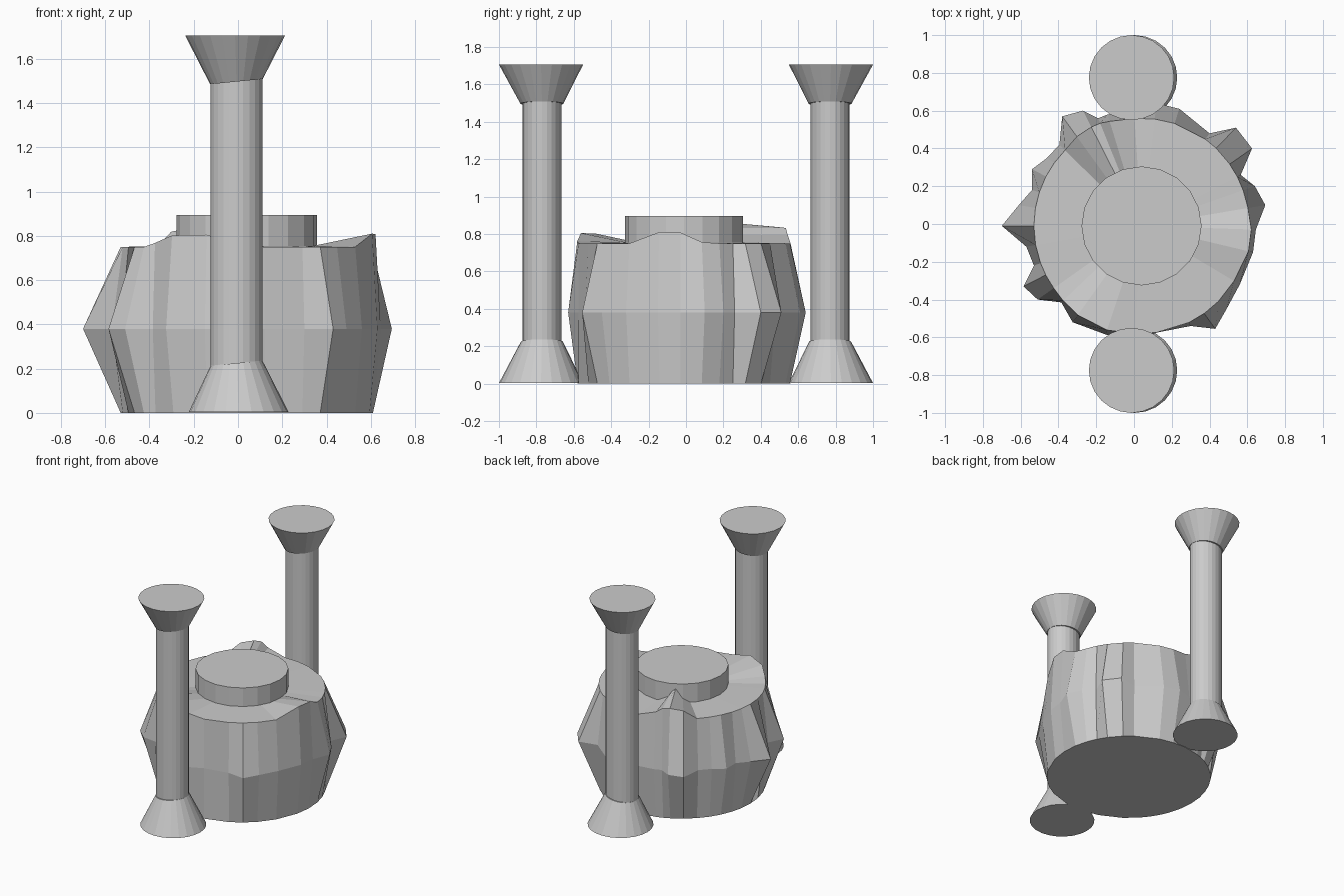
import bpy, bmesh
from math import cos, sin, atan2, pi, degrees, hypot

if "Cube" in bpy.data.objects:
    bpy.data.objects.remove(bpy.data.objects["Cube"])


def make_object(name, rings):
    """Loft a closed solid through rings of equal point count."""
    bm = bmesh.new()
    loops = [[bm.verts.new(p) for p in ring] for ring in rings]
    n = len(loops[0])
    for a, b in zip(loops, loops[1:]):
        for i in range(n):
            j = (i + 1) % n
            bm.faces.new((a[i], a[j], b[j], b[i]))
    bm.faces.new(loops[0][::-1])
    bm.faces.new(loops[-1])
    bmesh.ops.recalc_face_normals(bm, faces=bm.faces)
    mesh = bpy.data.meshes.new(name)
    bm.to_mesh(mesh)
    bm.free()
    obj = bpy.data.objects.new(name, mesh)
    bpy.context.collection.objects.link(obj)
    return obj


def ring(cx, cy, rx, ry, z, slope=0.0, n=24):
    out = []
    for i in range(n):
        a = 2 * pi * i / n
        out.append((cx + rx * cos(a), cy + ry * sin(a), z + slope * rx * cos(a)))
    return out


CX, CY, R = 0.04, -0.01, 0.57

# irregular waist outline of the lumpy drum
waist = [(0.695, 0.10), (0.64, 0.20), (0.565, 0.26), (0.625, 0.40), (0.54, 0.51),
         (0.40, 0.48), (0.24, 0.61), (0.12, 0.64), (0.0, 0.60), (-0.14, 0.58),
         (-0.19, 0.56), (-0.27, 0.60), (-0.38, 0.57), (-0.395, 0.42), (-0.46, 0.35),
         (-0.54, 0.29), (-0.54, 0.18), (-0.61, 0.10), (-0.70, -0.01), (-0.57, -0.12),
         (-0.53, -0.22), (-0.585, -0.33), (-0.51, -0.40), (-0.385, -0.415),
         (-0.325, -0.52), (-0.15, -0.585), (0.0, -0.63), (0.12, -0.575),
         (0.30, -0.54), (0.43, -0.555), (0.49, -0.45), (0.56, -0.32),
         (0.63, -0.15), (0.645, -0.03)]
angles = [atan2(y - CY, x - CX) for x, y in waist]

# raised bumps on the rim: angle, half width, height
bumps = [(-9, 20, 0.06), (118, 17, 0.085), (-116, 26, 0.055)]


def lift(a):
    h = 0.0
    for mid, width, height in bumps:
        d = abs((degrees(a) - mid + 180) % 360 - 180)
        if d < width:
            h = max(h, height * min(1.0, 1.5 * (1 - d / width)))
    return h


base = [(CX + R * cos(a), CY + R * sin(a), 0) for a in angles]
middle = [(x, y, 0.38) for x, y in waist]
rim = []
inner = []
for a in angles:
    h = lift(a)
    r = R + 0.2 * h
    rim.append((CX + r * cos(a), CY + r * sin(a), 0.75 + h))
    # the rear ridge climbs against the cap
    d = abs(degrees(a) - 116)
    z = 0.755 + max(0, 0.11 * (1 - d / 14))
    inner.append((CX + 0.31 * cos(a), CY + 0.31 * sin(a), z))
floor = [(x, y, 0.75) for x, y, z in inner]
make_object("drum_body", [base, middle, rim, inner, floor])

# round cap
make_object("drum_cap", [ring(CX, CY, 0.318, 0.315, z, n=20) for z in (0.74, 0.895)])

# two flared columns
for name, y in (("front_column", -0.775), ("back_column", 0.775)):
    yin = y * 0.994
    make_object(name + "_foot", [ring(0.003, y, 0.226, 0.225, 0.003),
                                 ring(-0.007, yin, 0.117, 0.112, 0.225, 0.1)])
    make_object(name + "_shaft", [ring(-0.007, yin, 0.117, 0.104, 0.18),
                                  ring(-0.007, yin, 0.117, 0.104, 1.53)])
    make_object(name + "_capital", [ring(-0.007, yin, 0.119, 0.115, 1.497, 0.1),
                                    ring(-0.013, y, 0.226, 0.225, 1.706)])
